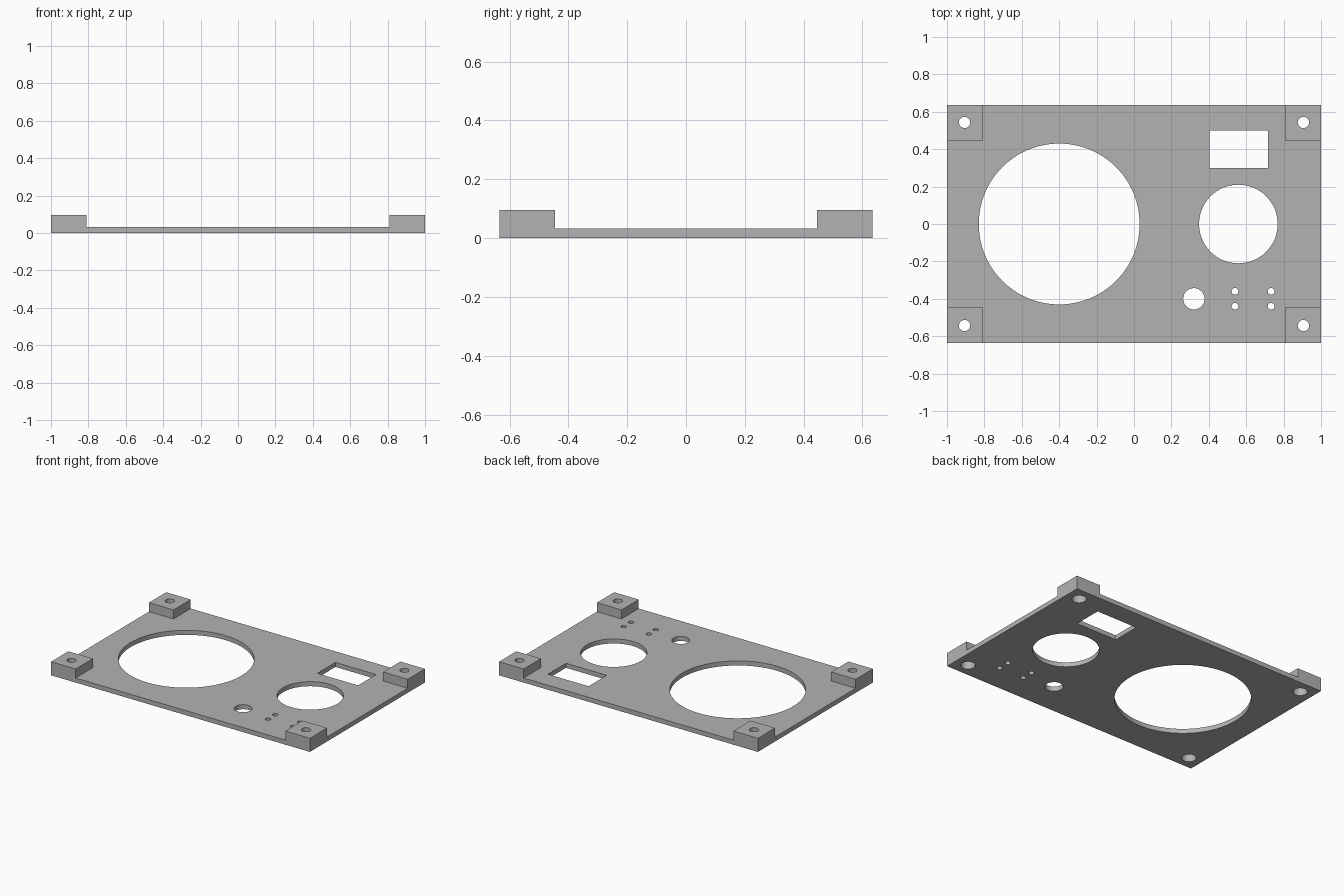
import bpy
import bmesh
from math import radians
from mathutils import Matrix, Vector

old = bpy.data.objects.get("Cube")
if old:
    bpy.data.objects.remove(old, do_unlink=True)

HALF_X, HALF_Y = 1.0, 0.635
PLATE, TOP = 0.032, 0.095
PAD = 0.19

grey = bpy.data.materials.new("plain grey")
grey.use_nodes = True
colour = (0.45, 0.45, 0.45, 1)
grey.diffuse_color = colour
grey.node_tree.nodes["Principled BSDF"].inputs["Base Color"].default_value = colour


def add_box(bm, x, y, z, sx, sy, sz):
    m = Matrix.Translation((x, y, z)) @ Matrix.Diagonal((sx, sy, sz, 1))
    bmesh.ops.create_cube(bm, size=1, matrix=m)


def add_cylinder(bm, x, y, r, z0, z1, segments):
    bmesh.ops.create_cone(bm, cap_ends=True, segments=segments, radius1=r, radius2=r,
                          depth=z1 - z0, matrix=Matrix.Translation((x, y, (z0 + z1) / 2)))


def make_object(name, bm):
    mesh = bpy.data.meshes.new(name)
    bm.to_mesh(mesh)
    bm.free()
    mesh.materials.append(grey)
    obj = bpy.data.objects.new(name, mesh)
    bpy.context.collection.objects.link(obj)
    return obj


# Flat plate with a raised square pad at every corner
bm = bmesh.new()
add_box(bm, 0, 0, PLATE / 2, 2 * HALF_X, 2 * HALF_Y, PLATE)
for axis, half in ((0, HALF_X), (1, HALF_Y)):
    for side in (-1, 1):
        normal = Vector((0, 0, 0))
        normal[axis] = 1
        bmesh.ops.bisect_plane(bm, geom=bm.verts[:] + bm.edges[:] + bm.faces[:],
                               plane_co=normal * side * (half - PAD), plane_no=normal)
corners = []
for f in bm.faces:
    c = f.calc_center_median()
    if f.normal.z > 0.9 and abs(c.x) > HALF_X - PAD and abs(c.y) > HALF_Y - PAD:
        corners.append(f)
raised = bmesh.ops.extrude_discrete_faces(bm, faces=corners)["faces"]
for f in raised:
    bmesh.ops.translate(bm, verts=f.verts[:], vec=(0, 0, TOP - PLATE))
bmesh.ops.recalc_face_normals(bm, faces=bm.faces[:])
bmesh.ops.dissolve_limit(bm, angle_limit=radians(1), verts=bm.verts[:], edges=bm.edges[:])
panel = make_object("mounting_panel", bm)

# Through holes: large and medium rounds, knob hole, window, pin holes, screw holes
bm = bmesh.new()
for x, y, r, n in ((-0.4, 0, 0.43, 96), (0.558, 0, 0.21, 64), (0.32, -0.4, 0.057, 48)):
    add_cylinder(bm, x, y, r, -0.1, 0.2, n)
add_box(bm, 0.56, 0.4, 0, 0.315, 0.2, 0.4)
for x in (0.54, 0.733):
    for y in (-0.36, -0.44):
        add_cylinder(bm, x, y, 0.018, -0.1, 0.2, 32)
screws = [(sx * 0.906, sy * 0.543) for sx in (-1, 1) for sy in (-1, 1)]
for x, y in screws:
    add_cylinder(bm, x, y, 0.03, -0.1, 0.2, 32)
holes = make_object("hole_cutter", bm)

# Wider recesses for the screw heads, sunk from below
bm = bmesh.new()
for x, y in screws:
    add_cylinder(bm, x, y, 0.046, -0.1, 0.063, 32)
recesses = make_object("recess_cutter", bm)

bpy.ops.object.select_all(action='DESELECT')
panel.select_set(True)
bpy.context.view_layer.objects.active = panel
for cutter in (holes, recesses):
    mod = panel.modifiers.new(cutter.name, 'BOOLEAN')
    mod.operation = 'DIFFERENCE'
    mod.solver = 'EXACT'
    mod.object = cutter
    bpy.ops.object.modifier_apply(modifier=mod.name)
    bpy.data.objects.remove(cutter, do_unlink=True)

bpy.ops.object.shade_smooth_by_angle(angle=radians(30))
